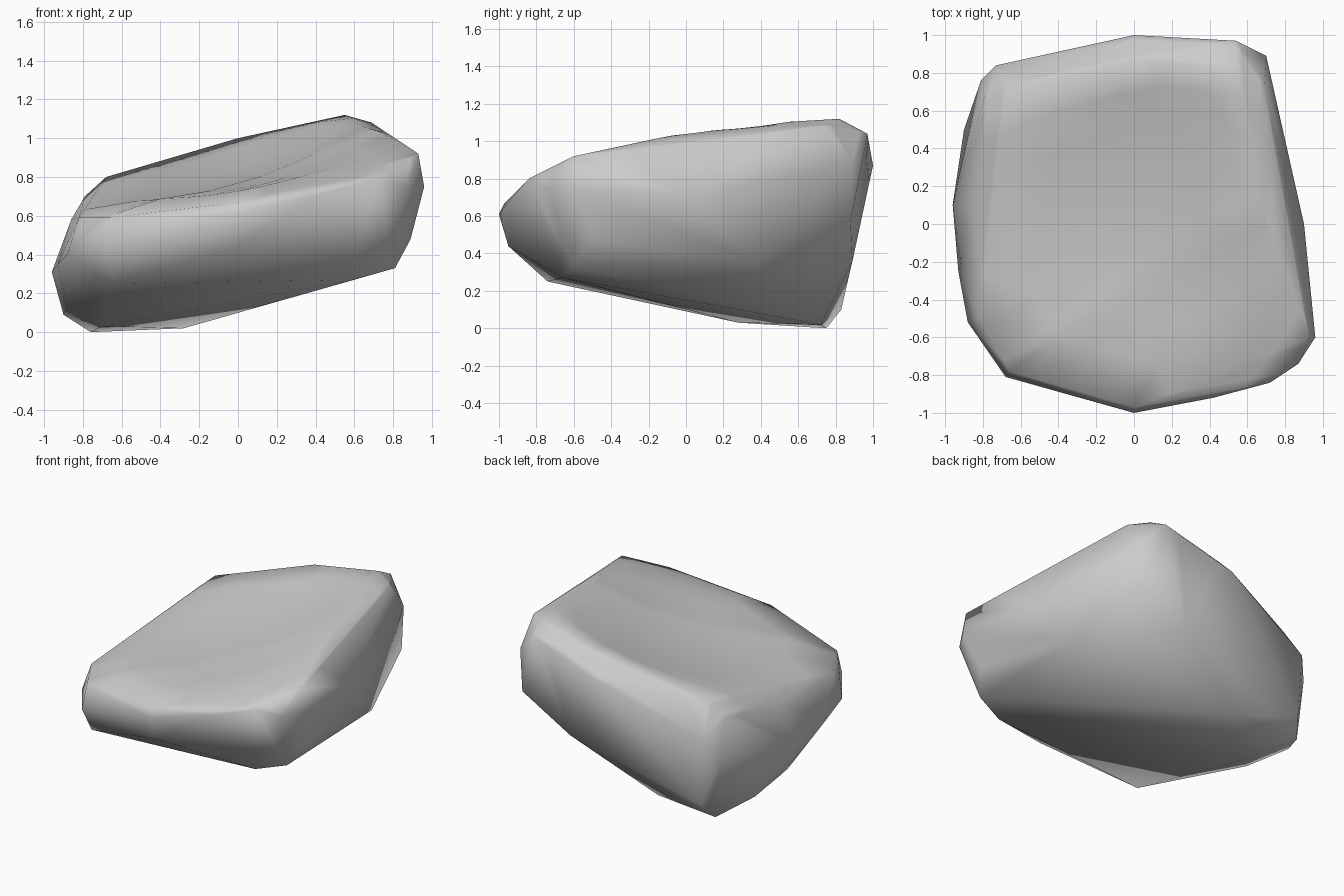
import bpy, bmesh

if "Cube" in bpy.data.objects:
    bpy.data.objects.remove(bpy.data.objects["Cube"])

# Crown: tilted upper rim, rising towards the back right
crown = [(0, -.97, .67), (-.66, -.78, .59), (-.82, -.5, .59), (-.86, .1, .58),
         (-.79, .68, .70), (-.68, .71, .80), (0, .87, 1.0), (.55, .82, 1.12),
         (.69, .75, 1.08), (.65, .15, 1.08), (.81, -.2, 1.0), (.93, -.6, .92),
         (.42, -.92, .71)]

# Waist: widest outline of the rock
waist = [(-.96, .1, .31), (-.93, -.25, .35), (-.88, -.52, .40), (-.68, -.81, .42),
         (0, -1, .61), (.72, -.84, .80), (.87, -.74, .75), (.96, -.6, .75),
         (.9, 0, .70), (.70, .89, .88), (.54, .97, 1.04), (0, 1, .87),
         (-.73, .84, .58), (-.81, .76, .45)]

# Base: sloped underside, lowest at the back left
base = [(-.76, .75, 0), (-.28, .72, .02), (-.70, .28, .03), (-.90, .5, .09),
        (-.88, .1, .13), (-.70, .83, .10), (.3, .89, .36), (-.65, -.74, .25),
        (0, -.95, .44), (.6, -.66, .27), (.81, -.6, .33), (.89, -.5, .48),
        (.80, .38, .35), (.69, .88, .57)]

# Skin the points with a convex hull
bm = bmesh.new()
for p in crown + waist + base:
    bm.verts.new(p)
bmesh.ops.convex_hull(bm, input=bm.verts[:])
loose = [v for v in bm.verts if not v.link_faces]
bmesh.ops.delete(bm, geom=loose, context='VERTS')
bmesh.ops.recalc_face_normals(bm, faces=bm.faces[:])

# Shallow hollow worn into the top
bm.normal_update()
top_edges = {e for f in bm.faces if f.normal.z > .6 for e in f.edges}
bmesh.ops.subdivide_edges(bm, edges=list(top_edges), cuts=4, use_grid_fill=True)
for v in bm.verts:
    r2 = ((v.co.x - .03) / .72) ** 2 + ((v.co.y - .05) / .8) ** 2
    if v.co.z > .5 and r2 < 1:
        v.co.z -= .09 * (1 - r2)

bmesh.ops.triangulate(bm, faces=bm.faces[:])
bmesh.ops.recalc_face_normals(bm, faces=bm.faces[:])
for f in bm.faces:
    f.smooth = True

mesh = bpy.data.meshes.new("rock")
bm.to_mesh(mesh)
bm.free()
rock = bpy.data.objects.new("rock", mesh)
bpy.context.collection.objects.link(rock)
